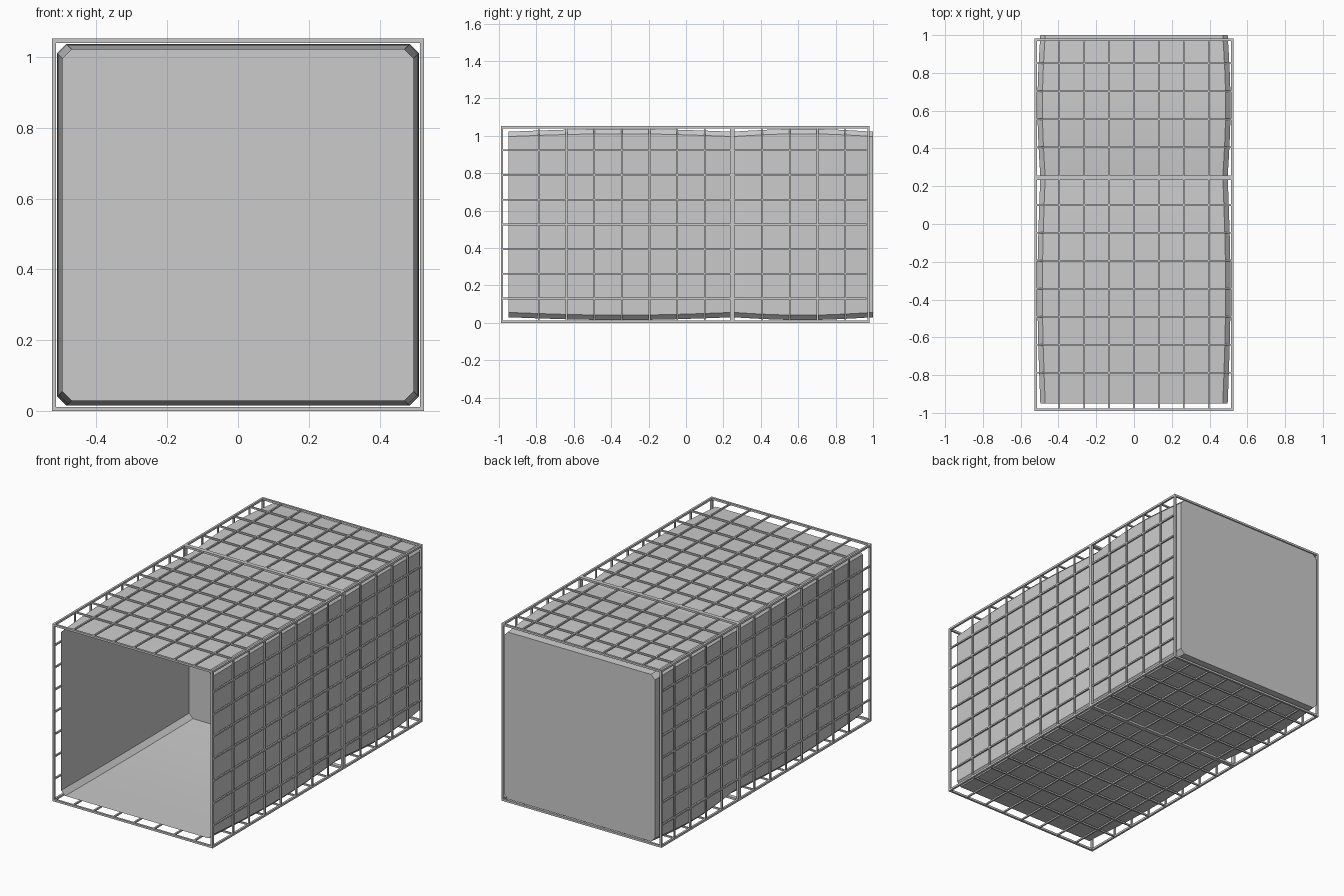
import bpy, bmesh, math

old = bpy.data.objects.get("Cube")
if old:
    bpy.data.objects.remove(old, do_unlink=True)


def material(name, value):
    mat = bpy.data.materials.new(name)
    mat.use_nodes = True
    colour = (value, value, value, 1)
    mat.diffuse_color = colour
    mat.node_tree.nodes["Principled BSDF"].inputs["Base Color"].default_value = colour
    return mat


GREY = material("light grey", 0.6)
HALF = 0.526            # half of the cage width
MID = HALF              # height of the cage axis
FRAME, WIRE = 0.012, 0.009


def finish(name, bm):
    bmesh.ops.recalc_face_normals(bm, faces=bm.faces)
    mesh = bpy.data.meshes.new(name)
    bm.to_mesh(mesh)
    bm.free()
    mesh.materials.append(GREY)
    obj = bpy.data.objects.new(name, mesh)
    bpy.context.collection.objects.link(obj)
    return obj


def bar(bm, centre, size):
    verts = bmesh.ops.create_cube(bm, size=1)["verts"]
    bmesh.ops.scale(bm, vec=size, verts=verts)
    bmesh.ops.translate(bm, vec=centre, verts=verts)


def cage_frame(name, y0, y1):
    """Twelve square edge bars of one cage module."""
    bm = bmesh.new()
    edge = HALF - FRAME / 2
    for s in (-1, 1):
        for y in (y0 + FRAME / 2, y1 - FRAME / 2):
            bar(bm, (s * edge, y, MID), (FRAME, FRAME, 2 * HALF))
            bar(bm, (0, y, MID + s * edge), (2 * HALF, FRAME, FRAME))
        for t in (-1, 1):
            bar(bm, (s * edge, (y0 + y1) / 2, MID + t * edge), (FRAME, y1 - y0, FRAME))
    finish(name, bm)


def cage_wires(name, y0, y1, first, count):
    """Grid of wires on the four long sides of one cage module."""
    bm = bmesh.new()
    off = HALF - FRAME / 2
    length, centre = y1 - y0, (y0 + y1) / 2
    for s in (-1, 1):
        for i in range(count):
            y = first + 0.148 * i
            bar(bm, (s * off, y, MID), (WIRE, WIRE, 2 * off))
            bar(bm, (0, y, MID + s * off), (2 * off, WIRE, WIRE))
        for i in range(-3, 4):
            d = 0.132 * i
            bar(bm, (s * off, centre, MID + d), (WIRE, length, WIRE))
            bar(bm, (d, centre, MID + s * off), (WIRE, length, WIRE))
    finish(name, bm)


def liner(name, y0, y1, steps=8):
    """Chamfered square sleeve that bulges mid-length, open in front, closed behind."""
    bm = bmesh.new()
    rings = []
    for i in range(steps + 1):
        t = i / steps
        h = 0.496 + 0.015 * math.sin(math.pi * t)
        c = h - 0.026
        outline = [(c, h), (h, c), (h, -c), (c, -h), (-c, -h), (-h, -c), (-h, c), (-c, h)]
        rings.append([bm.verts.new((x, y0 + (y1 - y0) * t, MID + z)) for x, z in outline])
    for a, b in zip(rings, rings[1:]):
        for i in range(8):
            j = (i + 1) % 8
            bm.faces.new((a[i], a[j], b[j], b[i]))
    bm.faces.new(rings[-1])
    obj = finish(name, bm)
    bpy.context.view_layer.objects.active = obj
    obj.select_set(True)
    bpy.ops.object.shade_smooth_by_angle(angle=math.radians(20))
    obj.select_set(False)


cage_frame("front_cage_frame", -0.99, 0.246)
cage_frame("rear_cage_frame", 0.246, 0.982)
cage_wires("front_cage_wires", -0.99, 0.246, -0.787, 7)
cage_wires("rear_cage_wires", 0.246, 0.965, 0.407, 4)
liner("front_liner", -0.95, 0.25)
liner("rear_liner", 0.25, 1.0)
